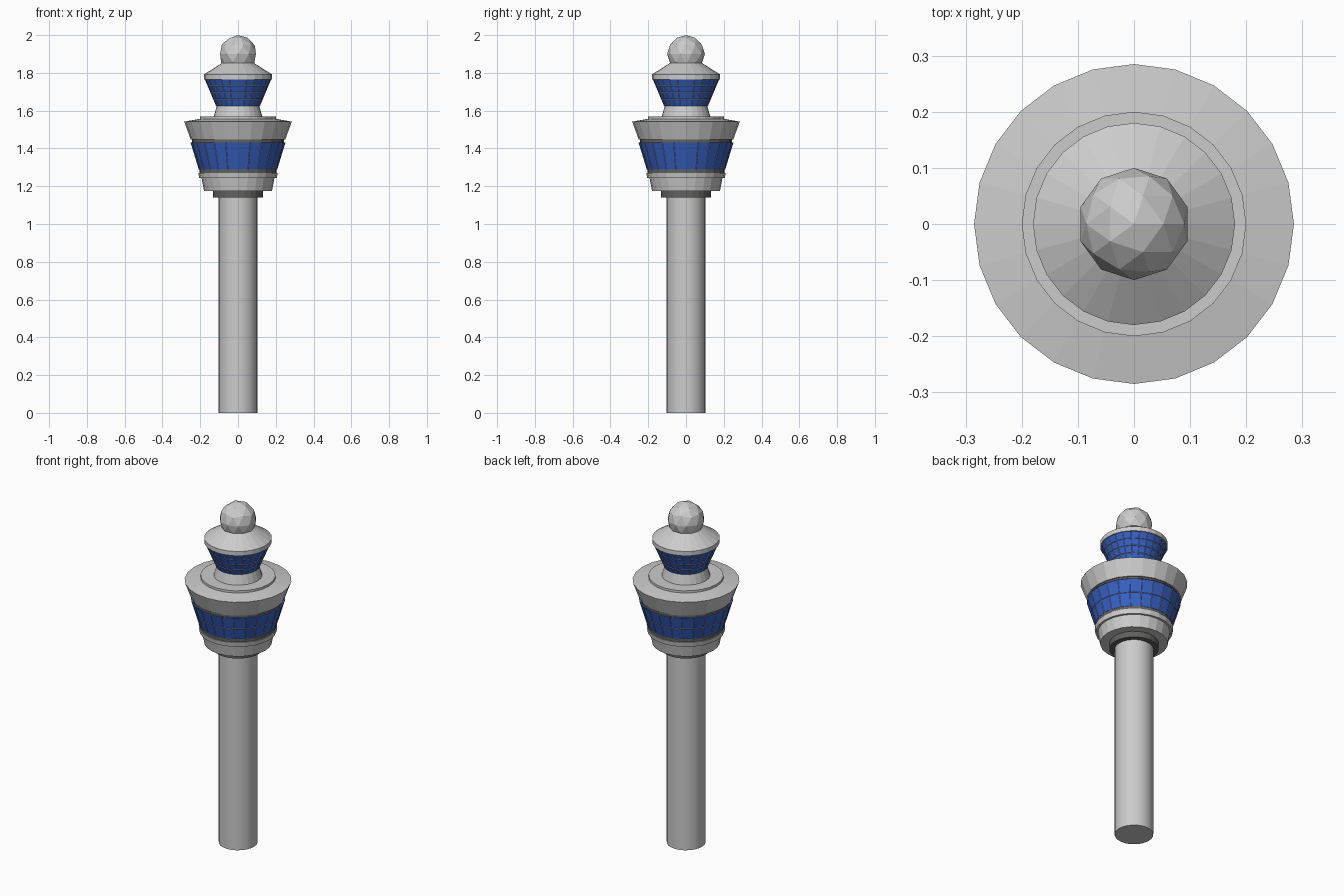
import bpy, bmesh, math

if "Cube" in bpy.data.objects:
    bpy.data.objects.remove(bpy.data.objects["Cube"])

SIDES = 24


def material(name, rgb):
    m = bpy.data.materials.new(name)
    m.diffuse_color = (*rgb, 1)
    m.use_nodes = True
    m.node_tree.nodes["Principled BSDF"].inputs["Base Color"].default_value = m.diffuse_color
    return m


blue = material("window_blue", (0.04, 0.12, 0.55))
dark = material("dark_trim", (0.12, 0.12, 0.115))
frame_grey = material("frame_grey", (0.45, 0.47, 0.5))


def lathe(name, profile, mat=None, caps=True, smooth=False):
    """Revolve (radius, z) points around z."""
    bm = bmesh.new()
    rings = [[bm.verts.new((r * math.cos(2 * math.pi * i / SIDES),
                            r * math.sin(2 * math.pi * i / SIDES), z))
              for i in range(SIDES)] for r, z in profile]
    for a, b in zip(rings, rings[1:]):
        for i in range(SIDES):
            j = (i + 1) % SIDES
            bm.faces.new((a[i], a[j], b[j], b[i]))
    if caps:
        bm.faces.new(rings[0][::-1])
        bm.faces.new(rings[-1])
    me = bpy.data.meshes.new(name)
    bm.to_mesh(me)
    bm.free()
    if mat:
        me.materials.append(mat)
    ob = bpy.data.objects.new(name, me)
    bpy.context.collection.objects.link(ob)
    if smooth:
        bpy.context.view_layer.objects.active = ob
        ob.select_set(True)
        bpy.ops.object.shade_smooth_by_angle(angle=math.radians(30))
        ob.select_set(False)
    return ob


def windows(name, r0, z0, r1, z1, rows):
    """Glass band with thin mullions along every panel edge."""
    lathe(name + "_glass", [(r0, z0), (r1, z1)], blue)
    pts = [(r0 + (r1 - r0) * k / rows, z0 + (z1 - z0) * k / rows)
           for k in range(rows + 1)]
    ob = lathe(name + "_mullions", pts, frame_grey, caps=False)
    w = ob.modifiers.new("mullions", 'WIREFRAME')
    w.thickness = 0.003
    w.use_even_offset = False


# Shaft and collar
lathe("shaft", [(0.103, 0), (0.103, 1.15)], smooth=True)
lathe("shaft_collar", [(0.132, 1.14), (0.132, 1.18)], dark)

# Main cabin
lathe("cabin_base", [(0.18, 1.175), (0.193, 1.243), (0.205, 1.243),
                     (0.21, 1.27)])
lathe("lower_trim", [(0.205, 1.268), (0.205, 1.29)], dark)
windows("cabin_window", 0.206, 1.288, 0.25, 1.432, 2)
lathe("upper_trim", [(0.243, 1.43), (0.243, 1.45)], dark)
lathe("cabin_roof", [(0.25, 1.447), (0.285, 1.542), (0.2, 1.557),
                     (0.2, 1.57)])

# Upper lookout
lathe("lookout_neck", [(0.13, 1.565), (0.112, 1.627)])
windows("lookout_window", 0.115, 1.625, 0.175, 1.768, 4)
lathe("lookout_roof", [(0.18, 1.766), (0.18, 1.792), (0.08, 1.855)])

# Radar dome
bpy.ops.mesh.primitive_ico_sphere_add(subdivisions=2, radius=0.1,
                                      location=(0, 0, 1.9))
bpy.context.object.name = "radar_dome"
